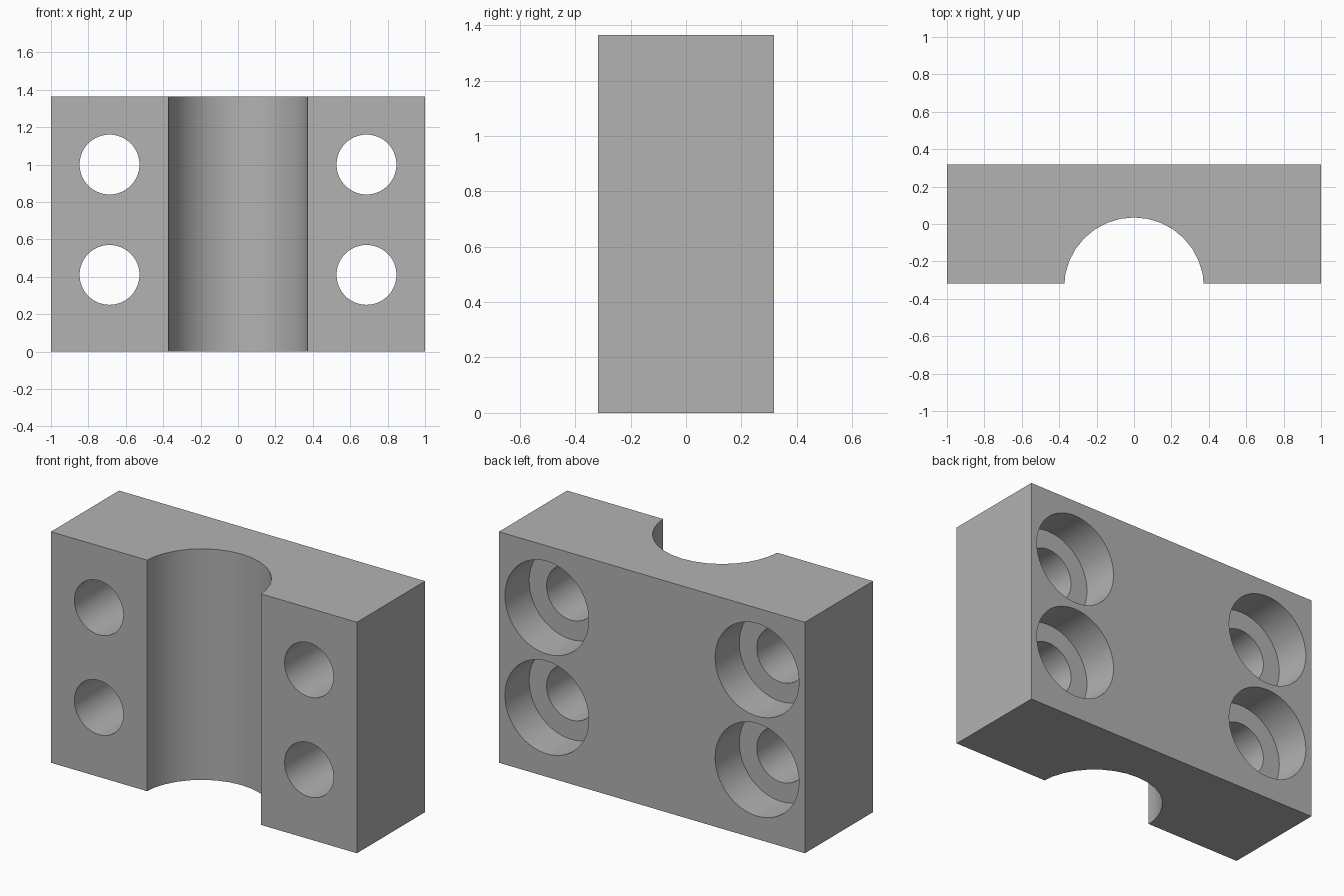
import bpy
import math
from mathutils import Matrix

if "Cube" in bpy.data.objects:
    bpy.data.objects.remove(bpy.data.objects["Cube"], do_unlink=True)

HEIGHT = 1.365
HALF_DEPTH = 0.318
HOLE_X = 0.687
HOLE_HEIGHTS = (0.41, 1.0)
BORE_DEPTH = 0.226

# Plain grey material
grey = bpy.data.materials.new("plain_grey")
grey.use_nodes = True
colour = (0.448, 0.448, 0.448, 1)
grey.diffuse_color = colour
grey.node_tree.nodes["Principled BSDF"].inputs["Base Color"].default_value = colour

# Block body
bpy.ops.mesh.primitive_cube_add(size=1, location=(0, 0, HEIGHT / 2))
block = bpy.context.object
block.name = "clamp_block"
block.scale = (2, 2 * HALF_DEPTH, HEIGHT)
bpy.ops.object.transform_apply(location=True, scale=True)
block.data.materials.append(grey)


def cut_cylinder(name, radius, length, centre, sides, along_y=True):
    """Cut a cylinder out of the block, then remove the cutter."""
    turn = (math.pi / 2, 0, 0) if along_y else (0, 0, 0)
    bpy.ops.mesh.primitive_cylinder_add(
        vertices=sides, radius=radius, depth=length, location=centre, rotation=turn)
    cutter = bpy.context.object
    cutter.name = name
    cutter.hide_render = True
    cutter.data.materials.append(grey)
    cut = block.modifiers.new(name, "BOOLEAN")
    cut.operation = "DIFFERENCE"
    cut.solver = "EXACT"
    cut.object = cutter
    bpy.context.view_layer.objects.active = block
    bpy.ops.object.modifier_apply(modifier=cut.name)
    bpy.data.objects.remove(cutter, do_unlink=True)


# Half-round channel down the front
cut_cylinder("channel_cutter", 0.374, 2 * HEIGHT, (0, -0.339, HEIGHT / 2), 32, along_y=False)

# Bolt holes, each with a wide counterbore at the back
for side in (-1, 1):
    for z in HOLE_HEIGHTS:
        x = side * HOLE_X
        cut_cylinder("bolt_hole_cutter", 0.16, 2, (x, 0, z), 64)
        cut_cylinder("counterbore_cutter", 0.274, 2 * BORE_DEPTH, (x, HALF_DEPTH, z), 64)

# Smooth curved walls, sharp edges
bpy.ops.object.select_all(action="DESELECT")
block.select_set(True)
bpy.context.view_layer.objects.active = block
bpy.ops.object.shade_smooth_by_angle(angle=math.radians(30))
